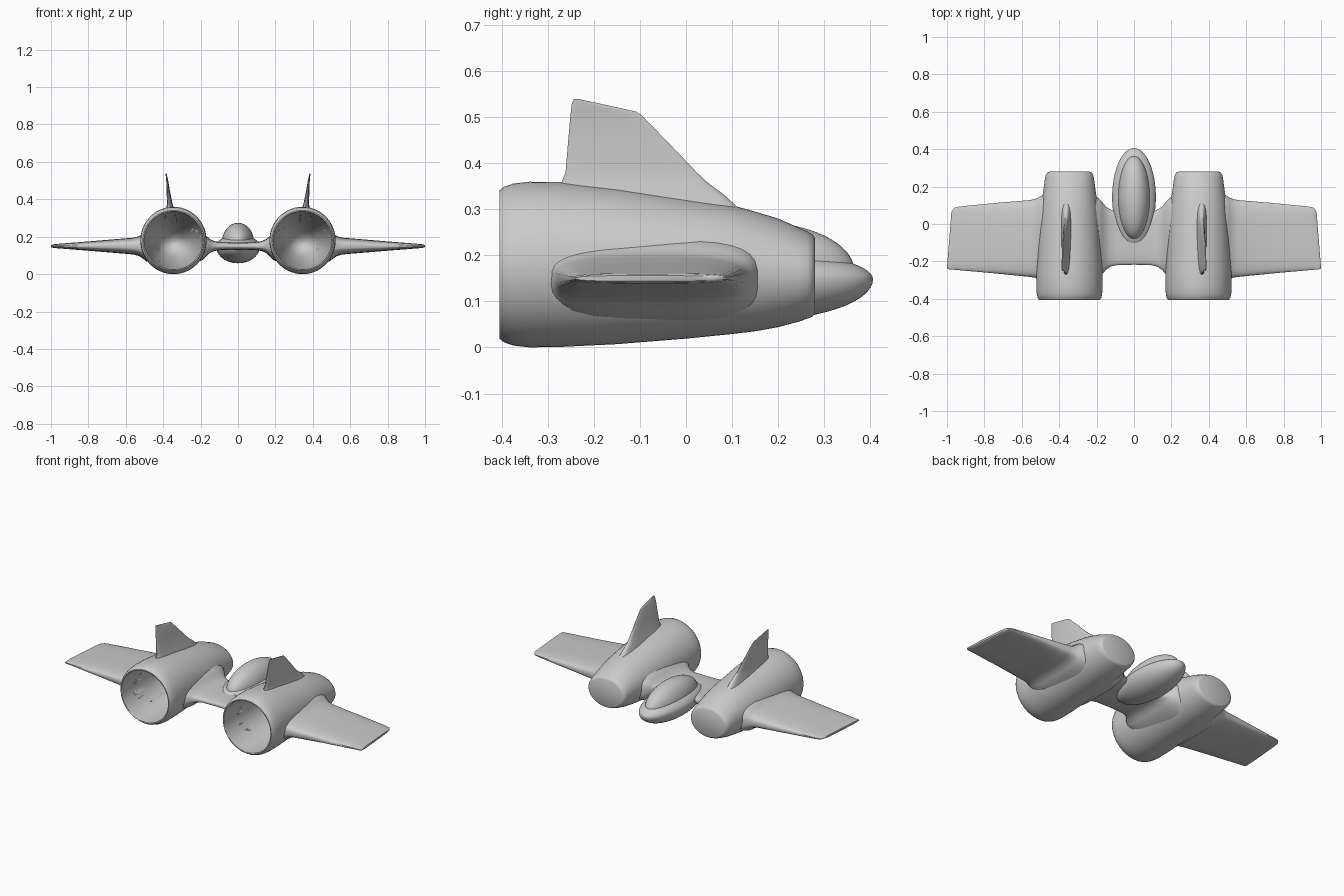
import bpy, bmesh, math
from mathutils import Vector


def loft(name, rings):
    """Skin a list of point rings and close both ends."""
    bm = bmesh.new()
    vr = [[bm.verts.new(p) for p in ring] for ring in rings]
    n = len(vr[0])
    for a, b in zip(vr, vr[1:]):
        for i in range(n):
            j = (i + 1) % n
            bm.faces.new((a[i], a[j], b[j], b[i]))
    bm.faces.new(vr[0])
    bm.faces.new(vr[-1])
    bmesh.ops.recalc_face_normals(bm, faces=bm.faces)
    me = bpy.data.meshes.new(name)
    bm.to_mesh(me)
    bm.free()
    ob = bpy.data.objects.new(name, me)
    bpy.context.collection.objects.link(ob)
    return ob


def smooth(ob, angle=40):
    bpy.ops.object.select_all(action='DESELECT')
    ob.select_set(True)
    bpy.context.view_layer.objects.active = ob
    bpy.ops.object.shade_smooth_by_angle(angle=math.radians(angle))


def oval(n, e=1.0):
    """Unit superellipse; e below 1 squares it off."""
    pts = []
    for i in range(n):
        t = 2 * math.pi * (i + 0.5) / n
        c, s = math.cos(t), math.sin(t)
        pts.append((math.copysign(abs(c) ** e, c), math.copysign(abs(s) ** e, s)))
    return pts


CX = 0.345


def tube(name, stations):
    return loft(name, [[(CX + rx * c, y, cz + rz * s) for c, s in oval(64)]
                       for y, rx, rz, cz in stations])


def wing(name, stations, shear_from=9):
    rings = []
    for x, y0, y1, h in stations:
        k = 0.08 if x > shear_from else 0
        ring = []
        for c, s in oval(32, 0.62):
            y = (y0 + y1) / 2 + (y1 - y0) / 2 * c
            ring.append((x - k * (y + 0.235), y, 0.15 + h * s))
        rings.append(ring)
    return loft(name, rings)


# engine nacelle: y, x radius, z radius, centre z
nacelle = tube("engine_nacelle", [
    (-0.405, 0.163, 0.161, 0.18), (-0.395, 0.170, 0.169, 0.18),
    (-0.375, 0.175, 0.176, 0.18), (-0.34, 0.177, 0.180, 0.18),
    (-0.27, 0.177, 0.179, 0.18), (-0.15, 0.171, 0.170, 0.177),
    (0.0, 0.161, 0.153, 0.172), (0.1, 0.151, 0.140, 0.169),
    (0.15, 0.144, 0.130, 0.165), (0.2, 0.137, 0.118, 0.162),
    (0.245, 0.131, 0.102, 0.158), (0.265, 0.126, 0.094, 0.157),
    (0.275, 0.119, 0.089, 0.156), (0.28, 0.107, 0.081, 0.156)])

# hollow exhaust cutter
bore = tube("exhaust_cutter", [
    (-0.45, 0.158, 0.156, 0.18), (-0.40, 0.157, 0.155, 0.18),
    (-0.2, 0.146, 0.144, 0.178), (-0.05, 0.128, 0.122, 0.175),
    (0.07, 0.104, 0.096, 0.171), (0.16, 0.072, 0.064, 0.168),
    (0.20, 0.042, 0.036, 0.167), (0.215, 0.008, 0.007, 0.167)])
smooth(bore)
bore.hide_render = True
bore.display_type = 'WIRE'

# outer wing with flared root and slanted tip: x, rear y, front y, half height
outer = wing("outer_wing", [
    (0.42, -0.32, 0.17, 0.10), (0.49, -0.305, 0.155, 0.082),
    (0.51, -0.296, 0.143, 0.066), (0.53, -0.288, 0.134, 0.053),
    (0.56, -0.283, 0.128, 0.045), (0.75, -0.264, 0.112, 0.029),
    (0.96, -0.245, 0.094, 0.013), (0.985, -0.243, 0.088, 0.011),
    (0.997, -0.24, 0.072, 0.009), (1.0, -0.236, 0.06, 0.006)], 0.95)

# centre wing half
centre = wing("centre_wing", [
    (0.0, -0.218, 0.07, 0.020), (0.09, -0.220, 0.071, 0.021),
    (0.125, -0.228, 0.077, 0.026), (0.15, -0.246, 0.093, 0.037),
    (0.17, -0.270, 0.118, 0.055), (0.19, -0.285, 0.14, 0.075),
    (0.25, -0.30, 0.16, 0.10)])

# tail fin: z, inner x, outer x, rear y, front y
fin = loft("tail_fin", [
    [((x0 + x1) / 2 + (x1 - x0) / 2 * s, (y0 + y1) / 2 + (y1 - y0) / 2 * c, z)
     for c, s in oval(32, 0.75)]
    for z, x0, x1, y0, y1 in [
        (0.27, 0.325, 0.400, -0.300, 0.150), (0.33, 0.336, 0.388, -0.285, 0.085),
        (0.36, 0.345, 0.382, -0.270, 0.045), (0.38, 0.351, 0.380, -0.262, 0.024),
        (0.45, 0.365, 0.382, -0.256, -0.043), (0.505, 0.374, 0.384, -0.251, -0.097),
        (0.512, 0.376, 0.385, -0.250, -0.108), (0.53, 0.380, 0.387, -0.248, -0.190),
        (0.539, 0.382, 0.387, -0.243, -0.232)]])

# hollow and mirror each side part
for ob in (nacelle, outer, centre, fin):
    smooth(ob)
    cut = ob.modifiers.new("hollow", 'BOOLEAN')
    cut.operation = 'DIFFERENCE'
    cut.solver = 'EXACT'
    cut.object = bore
    mir = ob.modifiers.new("mirror", 'MIRROR')
    mir.use_axis = (True, False, False)


def ellipsoid(name, centre, radii, top):
    bm = bmesh.new()
    bmesh.ops.create_uvsphere(bm, u_segments=48, v_segments=32, radius=1)
    for v in bm.verts:
        rz = top if v.co.z > 0 else radii[2]
        v.co = Vector(centre) + Vector((v.co.x * radii[0], v.co.y * radii[1], v.co.z * rz))
    me = bpy.data.meshes.new(name)
    bm.to_mesh(me)
    bm.free()
    ob = bpy.data.objects.new(name, me)
    bpy.context.collection.objects.link(ob)
    smooth(ob)


# cockpit pod and canopy
ellipsoid("cockpit_pod", (0, 0.143, 0.148), (0.117, 0.263, 0.090), 0.062)
ellipsoid("canopy", (0, 0.142, 0.168), (0.086, 0.223, 0.06), 0.106)
